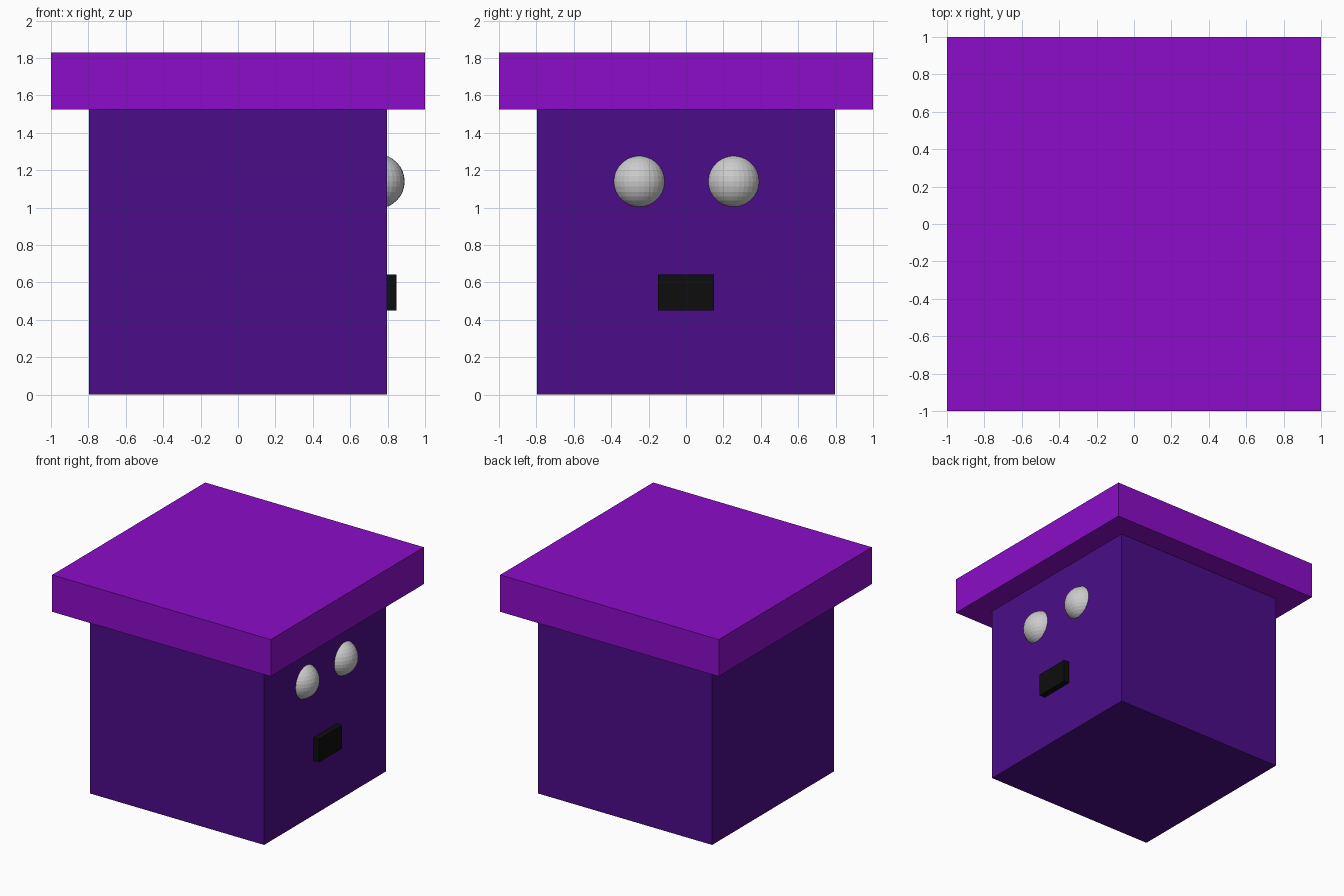
import bpy

if "Cube" in bpy.data.objects:
    bpy.data.objects.remove(bpy.data.objects["Cube"])


def material(name, color):
    mat = bpy.data.materials.new(name)
    mat.diffuse_color = (*color, 1.0)
    mat.use_nodes = True
    mat.node_tree.nodes["Principled BSDF"].inputs["Base Color"].default_value = mat.diffuse_color
    return mat


def box(name, low, high, mat):
    """Box spanning two opposite corners."""
    center = [(a + b) / 2 for a, b in zip(low, high)]
    bpy.ops.mesh.primitive_cube_add(size=1, location=center)
    obj = bpy.context.object
    obj.name = name
    obj.scale = [b - a for a, b in zip(low, high)]
    bpy.ops.object.transform_apply(location=False, rotation=False, scale=True)
    obj.data.materials.append(mat)
    return obj


dark_purple = material("dark_purple", (0.07, 0.004, 0.25))
bright_purple = material("bright_purple", (0.26, 0.004, 0.58))
black = material("black", (0.004, 0.004, 0.004))

# Body and overhanging lid
box("body", (-0.797, -0.797, 0), (0.797, 0.797, 1.525), dark_purple)
box("lid", (-1, -1, 1.525), (1, 1, 1.83), bright_purple)

# Mouth on the +x face
box("mouth", (0.70, -0.15, 0.45), (0.848, 0.15, 0.642), black)

# Eyes, half sunk into the +x face
for side, y in (("left", 0.255), ("right", -0.25)):
    bpy.ops.mesh.primitive_uv_sphere_add(
        segments=32, ring_count=16, radius=0.145, location=(0.746, y, 1.14))
    bpy.context.object.name = f"{side}_eye"
